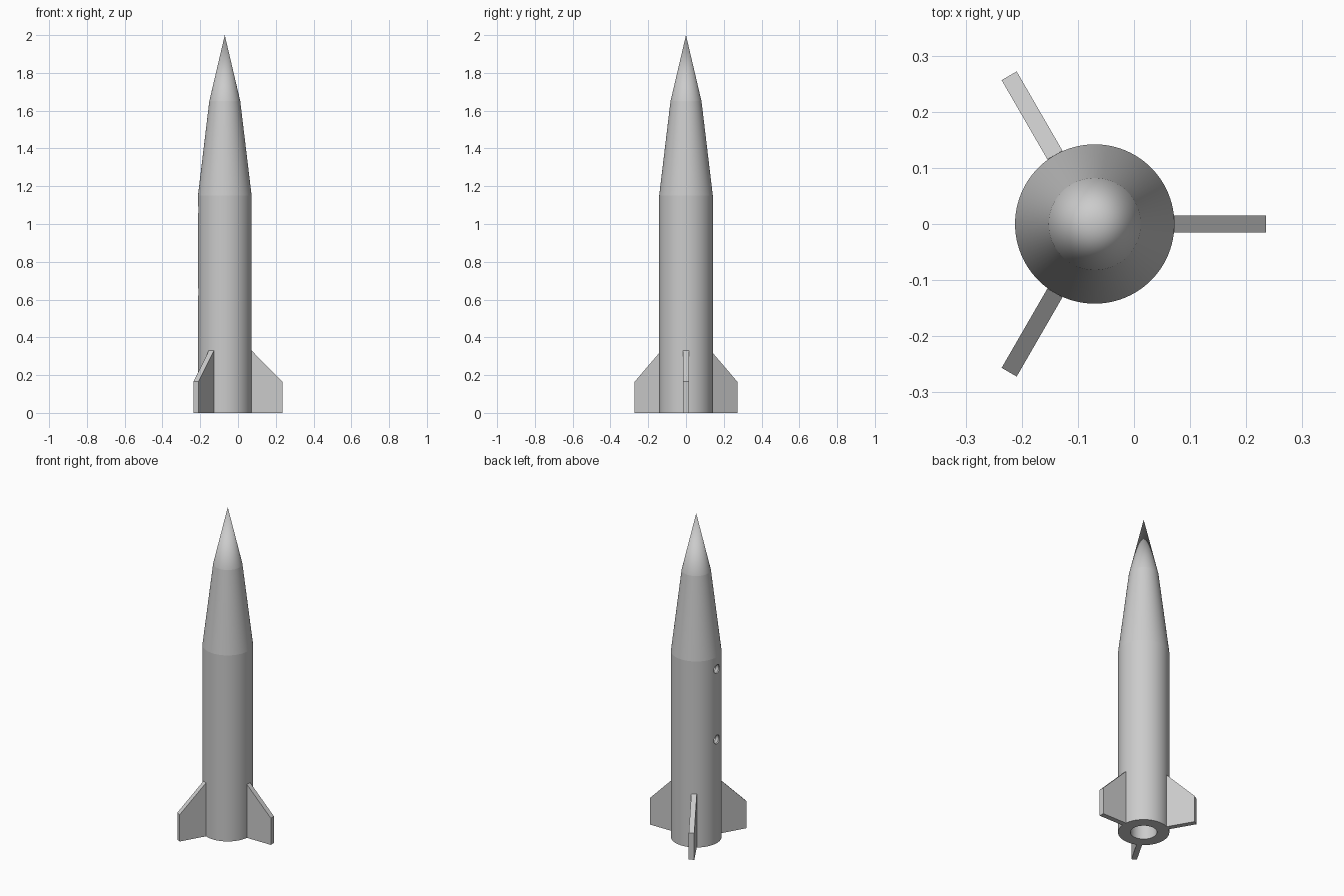
import bpy, bmesh
from math import pi, radians
from mathutils import Matrix

cube = bpy.data.objects.get("Cube")
if cube:
    bpy.data.objects.remove(cube)

AXIS_X = -0.07      # rocket axis
BODY_R = 0.142
BORE_R = 0.074
SHOULDER_Z = 1.15

grey = bpy.data.materials.new("light_grey")
grey.use_nodes = True
grey.diffuse_color = (0.6, 0.6, 0.6, 1)
grey.node_tree.nodes["Principled BSDF"].inputs["Base Color"].default_value = grey.diffuse_color


def add_object(name, bm, matrix, smooth=True):
    bmesh.ops.recalc_face_normals(bm, faces=bm.faces)
    mesh = bpy.data.meshes.new(name)
    bm.to_mesh(mesh)
    bm.free()
    mesh.transform(matrix)
    mesh.materials.append(grey)
    obj = bpy.data.objects.new(name, mesh)
    bpy.context.collection.objects.link(obj)
    if smooth:
        shade(obj)
    return obj


def shade(obj):
    bpy.ops.object.select_all(action="DESELECT")
    obj.select_set(True)
    bpy.context.view_layer.objects.active = obj
    bpy.ops.object.shade_smooth_by_angle(angle=radians(30))


def lathe(name, profile, matrix, steps=96, smooth=True):
    """Spin an (r, z) profile, closed on the axis, into a solid."""
    bm = bmesh.new()
    verts = [bm.verts.new((r, 0, z)) for r, z in profile]
    edges = [bm.edges.new(pair) for pair in zip(verts, verts[1:])]
    bmesh.ops.spin(bm, geom=verts + edges, cent=(0, 0, 0), axis=(0, 0, 1),
                   angle=2 * pi, steps=steps, use_merge=True)
    bmesh.ops.remove_doubles(bm, verts=bm.verts, dist=1e-5)
    return add_object(name, bm, matrix, smooth)


axis = Matrix.Translation((AXIS_X, 0, 0))

# Hollow body tube with an open tail
body = lathe("body_tube", [(0, 1.12), (BORE_R, 1.12), (BORE_R, 0), (BODY_R, 0),
                           (BODY_R, SHOULDER_Z), (0, SHOULDER_Z)], axis, smooth=False)

# Two countersunk holes through the side wall
for z in (0.64, 1.075):
    facing = Matrix.Translation((AXIS_X, 0, z)) @ Matrix.Rotation(-pi / 2, 4, "Y")
    cutter = lathe("hole_cutter", [(0, 0.05), (0.015, 0.05), (0.015, 0.122),
                                   (0.027, 0.134), (0.027, 0.17), (0, 0.17)],
                   facing, steps=32, smooth=False)
    cutter.hide_render = True
    cut = body.modifiers.new("side_hole", "BOOLEAN")
    cut.operation = "DIFFERENCE"
    cut.solver = "EXACT"
    cut.object = cutter
    bpy.context.view_layer.objects.active = body
    bpy.ops.object.modifier_apply(modifier=cut.name)
    bpy.data.objects.remove(cutter)
shade(body)

# Tapered shoulder and pointed nose
lathe("tapered_shoulder", [(0, SHOULDER_Z), (BODY_R, SHOULDER_Z),
                           (0.082, 1.65), (0, 1.65)], axis)
lathe("nose_cone", [(0, 1.65), (0.082, 1.65), (0, 2)], axis)

# Three flat fins
fin_outline = [(0.125, 0), (0.305, 0), (0.305, 0.165), (0.142, 0.33), (0.125, 0.33)]
for i, name in enumerate(("left_fin", "back_fin", "front_fin")):
    bm = bmesh.new()
    face = bm.faces.new([bm.verts.new((r, -0.0155, z)) for r, z in fin_outline])
    side = bmesh.ops.extrude_face_region(bm, geom=[face])["geom"]
    bmesh.ops.translate(bm, vec=(0, 0.031, 0),
                        verts=[v for v in side if isinstance(v, bmesh.types.BMVert)])
    add_object(name, bm, axis @ Matrix.Rotation(i * 2 * pi / 3, 4, "Z"), smooth=False)
